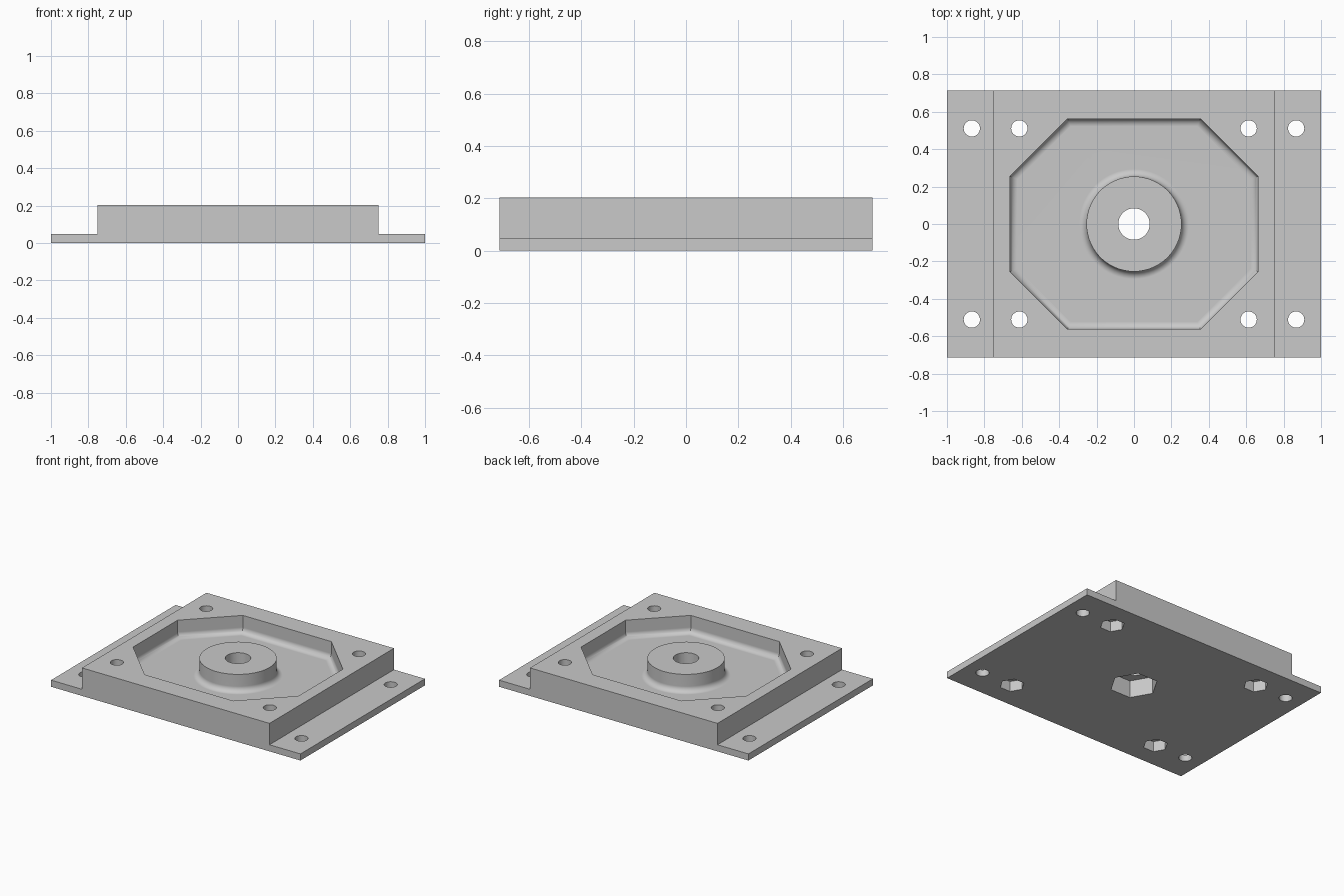
import bpy, bmesh
from math import cos, sin, pi, radians

if "Cube" in bpy.data.objects:
    bpy.data.objects.remove(bpy.data.objects["Cube"])

HEIGHT, FLANGE, FLOOR = 0.203, 0.048, 0.0765
HALF_Y, FILLET = 0.713, 0.04
BOSS_R, BORE_R, HOLE_R = 0.254, 0.084, 0.0435

grey = bpy.data.materials.new("plain grey")
grey.use_nodes = True
colour = (0.585, 0.585, 0.585, 1)
grey.diffuse_color = colour
grey.node_tree.nodes["Principled BSDF"].inputs["Base Color"].default_value = colour


def finish(name, bm):
    bmesh.ops.recalc_face_normals(bm, faces=bm.faces)
    mesh = bpy.data.meshes.new(name)
    bm.to_mesh(mesh)
    bm.free()
    mesh.materials.append(grey)
    ob = bpy.data.objects.new(name, mesh)
    bpy.context.collection.objects.link(ob)
    return ob


def prism(name, points, depth, bottom_round=0):
    """Extrude a closed outline along a vector, optionally rounding the first cap."""
    bm = bmesh.new()
    base = bm.faces.new([bm.verts.new(p) for p in points])
    bottom = list(base.edges)
    made = bmesh.ops.extrude_face_region(bm, geom=[base], use_keep_orig=True)["geom"]
    bmesh.ops.translate(bm, vec=depth, verts=[v for v in made if isinstance(v, bmesh.types.BMVert)])
    bmesh.ops.recalc_face_normals(bm, faces=bm.faces)
    if bottom_round:
        bmesh.ops.bevel(bm, geom=bottom, offset=bottom_round, segments=8,
                        profile=0.5, affect="EDGES")
    return finish(name, bm)


def column(name, x, y, radius, z0, z1, sides):
    ring = [(x + radius * cos(2 * pi * i / sides), y + radius * sin(2 * pi * i / sides), z0)
            for i in range(sides)]
    return prism(name, ring, (0, 0, z1 - z0))


def combine(target, tool, operation):
    """Bake a boolean into the target and remove the tool."""
    mod = target.modifiers.new("combine", "BOOLEAN")
    mod.object, mod.operation, mod.solver = tool, operation, "EXACT"
    graph = bpy.context.evaluated_depsgraph_get()
    mesh = bpy.data.meshes.new_from_object(target.evaluated_get(graph))
    target.modifiers.clear()
    target.data = mesh
    bpy.data.objects.remove(tool)


# Raised block with a thin flange on either side
half = [(1, 0), (1, FLANGE), (0.752, FLANGE), (0.752, HEIGHT)]
outline = half + [(-x, z) for x, z in reversed(half)]
plate = prism("mounting_plate", [(x, -HALF_Y, z) for x, z in outline], (0, 2 * HALF_Y, 0))

# Eight-sided pocket with a rounded floor edge
quarter = [(0.663, 0.255), (0.355, 0.562)]
octagon = quarter + [(-x, y) for x, y in reversed(quarter)]
octagon += [(-x, -y) for x, y in octagon]
combine(plate, prism("pocket", [(x, y, FLOOR) for x, y in octagon], (0, 0, 0.3), FILLET), "DIFFERENCE")

# Central boss, flared into the pocket floor
profile = [(0, HEIGHT), (BOSS_R, HEIGHT)]
for i in range(9):
    a = i / 8 * pi / 2
    profile.append((BOSS_R + FILLET * (1 - cos(a)), FLOOR + FILLET * (1 - sin(a))))
profile += [(BOSS_R + FILLET, 0.02), (0, 0.02)]
bm = bmesh.new()
verts = [bm.verts.new((r, 0, z)) for r, z in profile]
edges = [bm.edges.new(pair) for pair in zip(verts, verts[1:])]
bmesh.ops.spin(bm, geom=verts + edges, cent=(0, 0, 0), axis=(0, 0, 1), angle=2 * pi, steps=64)
bmesh.ops.remove_doubles(bm, verts=bm.verts, dist=0.0001)
combine(plate, finish("boss", bm), "UNION")

# Bore with a hexagonal nut recess underneath
combine(plate, column("bore", 0, 0, BORE_R, -0.1, 0.4, 48), "DIFFERENCE")
combine(plate, column("bore_nut", 0, 0, 0.16, -0.1, 0.125, 6), "DIFFERENCE")

# Corner holes: plain through the flanges, nut recesses under the block
for sx in (-1, 1):
    for sy in (-1, 1):
        y = sy * 0.511
        combine(plate, column("flange_hole", sx * 0.867, y, HOLE_R, -0.1, 0.4, 32), "DIFFERENCE")
        combine(plate, column("block_hole", sx * 0.613, y, HOLE_R, -0.1, 0.4, 32), "DIFFERENCE")
        combine(plate, column("block_nut", sx * 0.613, y, 0.082, -0.1, 0.075, 6), "DIFFERENCE")

# Smooth the rounds while keeping flats flat
bpy.ops.object.select_all(action="DESELECT")
plate.select_set(True)
bpy.context.view_layer.objects.active = plate
bpy.ops.object.shade_smooth_by_angle(angle=radians(30))
weighted = plate.modifiers.new("flat faces", "WEIGHTED_NORMAL")
weighted.keep_sharp = True
